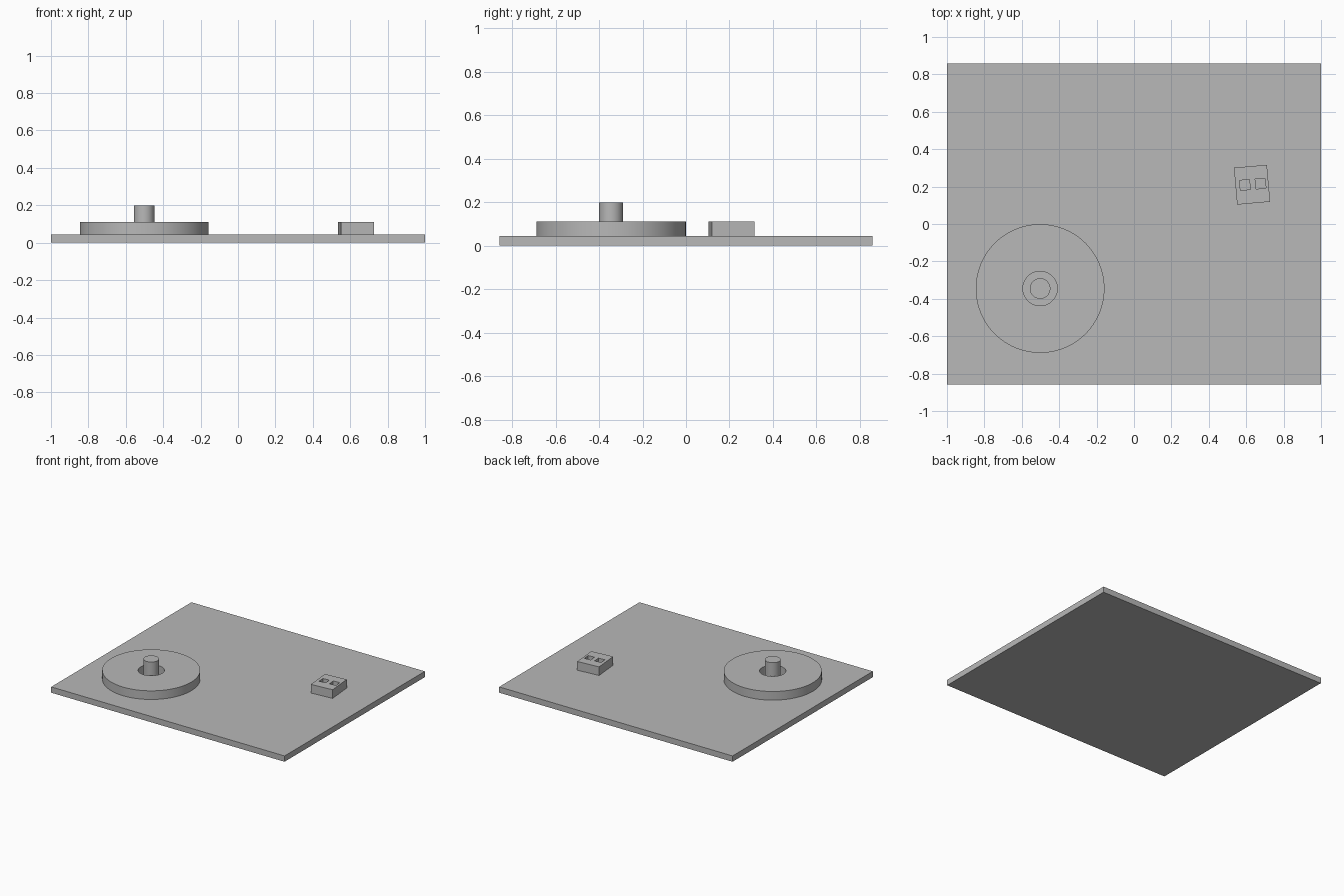
import bpy
import bmesh
from math import cos, sin, pi, radians

if "Cube" in bpy.data.objects:
    bpy.data.objects.remove(bpy.data.objects["Cube"], do_unlink=True)

GREY = (0.48, 0.48, 0.48, 1.0)
grey = bpy.data.materials.new("plain grey")
grey.use_nodes = True
grey.diffuse_color = GREY
grey.node_tree.nodes["Principled BSDF"].inputs["Base Color"].default_value = GREY


def circle(radius, sides=96):
    return [(radius * cos(2 * pi * i / sides), radius * sin(2 * pi * i / sides))
            for i in range(sides)]


def rectangle(width, depth, x=0.0, y=0.0):
    w, d = width / 2, depth / 2
    return [(x - w, y - d), (x + w, y - d), (x + w, y + d), (x - w, y + d)]


def extrude(name, outlines, bottom, top, centre=(0, 0), turn=0.0):
    """Solid from a closed outline; any further outlines become holes."""
    curve = bpy.data.curves.new(name, "CURVE")
    curve.dimensions = "2D"
    curve.fill_mode = "BOTH"
    curve.extrude = (top - bottom) / 2
    for outline in outlines:
        spline = curve.splines.new("POLY")
        spline.points.add(len(outline) - 1)
        for point, (x, y) in zip(spline.points, outline):
            point.co = (x, y, 0, 1)
        spline.use_cyclic_u = True
    obj = bpy.data.objects.new(name, curve)
    obj.location = (*centre, (top + bottom) / 2)
    obj.rotation_euler.z = radians(turn)
    bpy.context.collection.objects.link(obj)

    # Turn into a welded mesh with outward faces
    bpy.ops.object.select_all(action="DESELECT")
    obj.select_set(True)
    bpy.context.view_layer.objects.active = obj
    bpy.ops.object.convert(target="MESH")
    obj = bpy.context.object
    bm = bmesh.new()
    bm.from_mesh(obj.data)
    bmesh.ops.remove_doubles(bm, verts=bm.verts, dist=0.0001)
    bmesh.ops.recalc_face_normals(bm, faces=bm.faces)
    bm.to_mesh(obj.data)
    bm.free()
    obj.data.materials.clear()
    obj.data.materials.append(grey)
    bpy.ops.object.shade_smooth_by_angle(angle=radians(30))
    return obj


BASE_TOP, PART_TOP, POST_TOP = 0.045, 0.112, 0.2
HUB = (-0.502, -0.345)

# Base plate
extrude("base_plate", [rectangle(2, 1.716)], 0, BASE_TOP)

# Ring-shaped disc around a central post
extrude("disc", [circle(0.344), circle(0.092)], BASE_TOP, PART_TOP, HUB)
extrude("post", [circle(0.055, 64)], BASE_TOP, POST_TOP, HUB)

# Slightly turned block with two square sockets
sockets = [rectangle(0.053, 0.053, x, 0.002) for x in (-0.038, 0.046)]
extrude("socket_block", [rectangle(0.177, 0.198)] + sockets,
        BASE_TOP, PART_TOP, (0.631, 0.21), 5)
